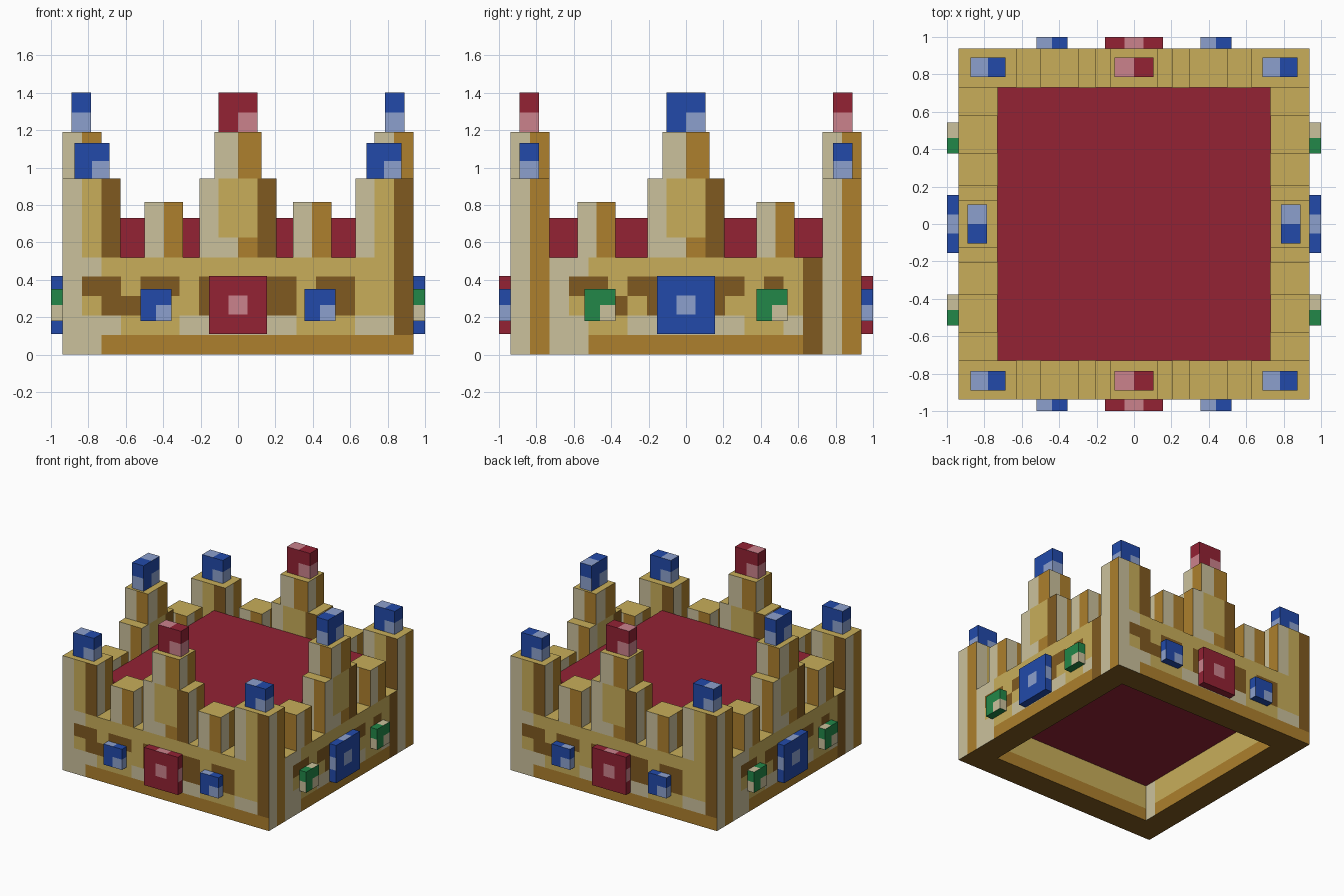
import bpy
import bmesh
from mathutils import Vector

cube = bpy.data.objects.get("Cube")
if cube:
    bpy.data.objects.remove(cube)

# Palette: one letter per colour, used in the pixel patterns below
PALETTE = {
    "L": ("pale_gold", "CBC19C"), "T": ("gold", "C8AE5A"),
    "A": ("amber", "AD802D"), "B": ("brown", "805A20"),
    "R": ("red", "932234"), "P": ("pink", "CB828C"),
    "U": ("blue", "224AAA"), "S": ("light_blue", "8CA0CD"),
    "G": ("green", "228748"),
}
LETTERS = "".join(PALETTE)


def linear(v):
    return v / 12.92 if v <= 0.04045 else ((v + 0.055) / 1.055) ** 2.4


MATERIALS = []
for label, code in PALETTE.values():
    rgba = [linear(c / 255) for c in bytes.fromhex(code)] + [1.0]
    mat = bpy.data.materials.new(label)
    mat.use_nodes = True
    mat.diffuse_color = rgba
    bsdf = mat.node_tree.nodes["Principled BSDF"]
    bsdf.inputs["Base Color"].default_value = rgba
    bsdf.inputs["Roughness"].default_value = 0.8
    MATERIALS.append(mat)


def patch(bm, corner, across, up, rows):
    """Split a rectangle into cells coloured by rows of letters, top row first."""
    for j, row in enumerate(reversed(rows)):
        for i, letter in enumerate(row):
            pts = [corner + across * ((i + a) / len(row)) + up * ((j + b) / len(rows))
                   for a, b in ((0, 0), (1, 0), (1, 1), (0, 1))]
            face = bm.faces.new([bm.verts.new(p) for p in pts])
            face.material_index = LETTERS.index(letter)


def block(name, low, high, sides, top, bottom):
    """Box with patterns for front, right, back and left, then top and bottom."""
    bm = bmesh.new()
    low, high = Vector(low), Vector(high)
    mid, half = (low + high) / 2, (high - low) / 2
    height = Vector((0, 0, 2 * half.z))
    for (nx, ny), rows in zip(((0, -1), (1, 0), (0, 1), (-1, 0)), sides):
        right = Vector((-ny * half.x, nx * half.y, 0))
        corner = mid + Vector((nx * half.x, ny * half.y, -half.z)) - right
        patch(bm, corner, 2 * right, height, rows)
    x, y = Vector((2 * half.x, 0, 0)), Vector((0, 2 * half.y, 0))
    patch(bm, low + height, x, y, top)
    patch(bm, low + y, x, -y, bottom)
    bmesh.ops.remove_doubles(bm, verts=bm.verts[:], dist=0.0001)
    mesh = bpy.data.meshes.new(name)
    bm.to_mesh(mesh)
    bm.free()
    for mat in MATERIALS:
        mesh.materials.append(mat)
    obj = bpy.data.objects.new(name, mesh)
    bpy.context.collection.objects.link(obj)


def place(side, part, span, depth, z, outer, end, inner=None, top="T", bottom="B"):
    """Put a block on one side of the ring; span runs along that side."""
    inner = inner or outer
    near, far = depth
    d = (near, far) if side in ("back", "left_back", "right") else (-far, -near)
    if side in ("front", "back"):
        low, high = (span[0], d[0], z[0]), (span[1], d[1], z[1])
        faces = [outer, end, inner, end] if side == "front" else [inner, end, outer, end]
        top_rows = [top]
    else:
        low, high = (d[0], span[0], z[0]), (d[1], span[1], z[1])
        faces = [end, outer, end, inner] if side == "right" else [end, inner, end, outer]
        top_rows = list(top)
    block(side + "_" + part, low, high, faces, top_rows, [bottom])


OUT, INN = 0.938, 0.73
RING, STONE, PLATE = (INN, OUT), (0.785, 0.89), (OUT, 1.0)
HALVES = ["LA"]

# Painted banding of the walls, long and short
LONG = ["LL" + "T" * 15 + "B",
        "LBBTBBTBBBBBTBBTTB",
        "LTBBTTTBBBBBTTBTTB",
        "LLLTTTLLLLLLTTTLLB",
        "LL" + "A" * 16]
SHORT = ["LL" + "T" * 11 + "B",
         "LBBTBBBBBBTBTB",
         "LTBBTBBBBTTBTB",
         "LLTTLLLLLLTTLB",
         "LL" + "A" * 11 + "B"]


def plain(n):
    return ["LL" + "T" * (n - 3) + "B"] + ["L" + "T" * (n - 2) + "B"] * 3 + ["L" + "A" * (n - 1)]


def stone(side, part, span, z, main, light, depth=STONE):
    """Small jewel with a highlight in the lower right quarter."""
    place(side, part, span, depth, z, [main * 2, main + light], [main, light],
          top=light + main, bottom=main)


def big_stone(side, main, light):
    """Square jewel with a highlight in the centre."""
    ring = main + light + main
    place(side, "big_jewel", (-0.154, 0.154), PLATE, (0.11, 0.42),
          [main * 3, ring, main * 3], list(ring), top=ring, bottom=main)


for side in ("front", "back", "left", "right"):
    lengthwise = side in ("front", "back")
    reach = OUT if lengthwise else INN
    main, light = ("R", "P") if lengthwise else ("U", "S")

    # Wall and central peak with its jewels
    place(side, "wall", (-reach, reach), RING, (0, 0.52),
          LONG if lengthwise else SHORT, HALVES, plain(18 if lengthwise else 14))
    place(side, "peak", (-0.207, 0.207), RING, (0.52, 0.94),
          ["LTTB"] * 3 + ["LLAB"], HALVES)
    place(side, "peak_top", (-0.125, 0.125), RING, (0.94, 1.19), HALVES, HALVES)
    stone(side, "peak_jewel", (-0.105, 0.105), (1.19, 1.4), main, light)
    big_stone(side, main, light)

    # Merlons, small jewels and corner posts on both halves of the side
    inner, outer = (0.293, 0.5) if lengthwise else (0.378, 0.58)
    jewel_in, jewel_out = (0.355, 0.522) if lengthwise else (0.378, 0.543)
    for sign, half in ((-1, "first"), (1, "second")):
        place(side, half + "_merlon", sorted((sign * inner, sign * outer)), RING,
              (0.52, 0.815), HALVES, HALVES)
        stone(side, half + "_small_jewel", sorted((sign * jewel_in, sign * jewel_out)),
              (0.18, 0.35), *(("U", "S") if lengthwise else ("G", "L")), depth=PLATE)
        if lengthwise:
            place(side, half + "_corner_post", sorted((sign * 0.627, sign * OUT)), RING,
                  (0.52, 0.94), ["LTB"], HALVES)
            stone(side, half + "_corner_jewel", sorted((sign * 0.687, sign * 0.875)),
                  (0.94, 1.13), "U", "S")

# Cloth lining filling the ring
block("cloth_lining", (-INN, -INN, 0.3), (INN, INN, 0.73), [["R"]] * 4, ["R"], ["R"])
